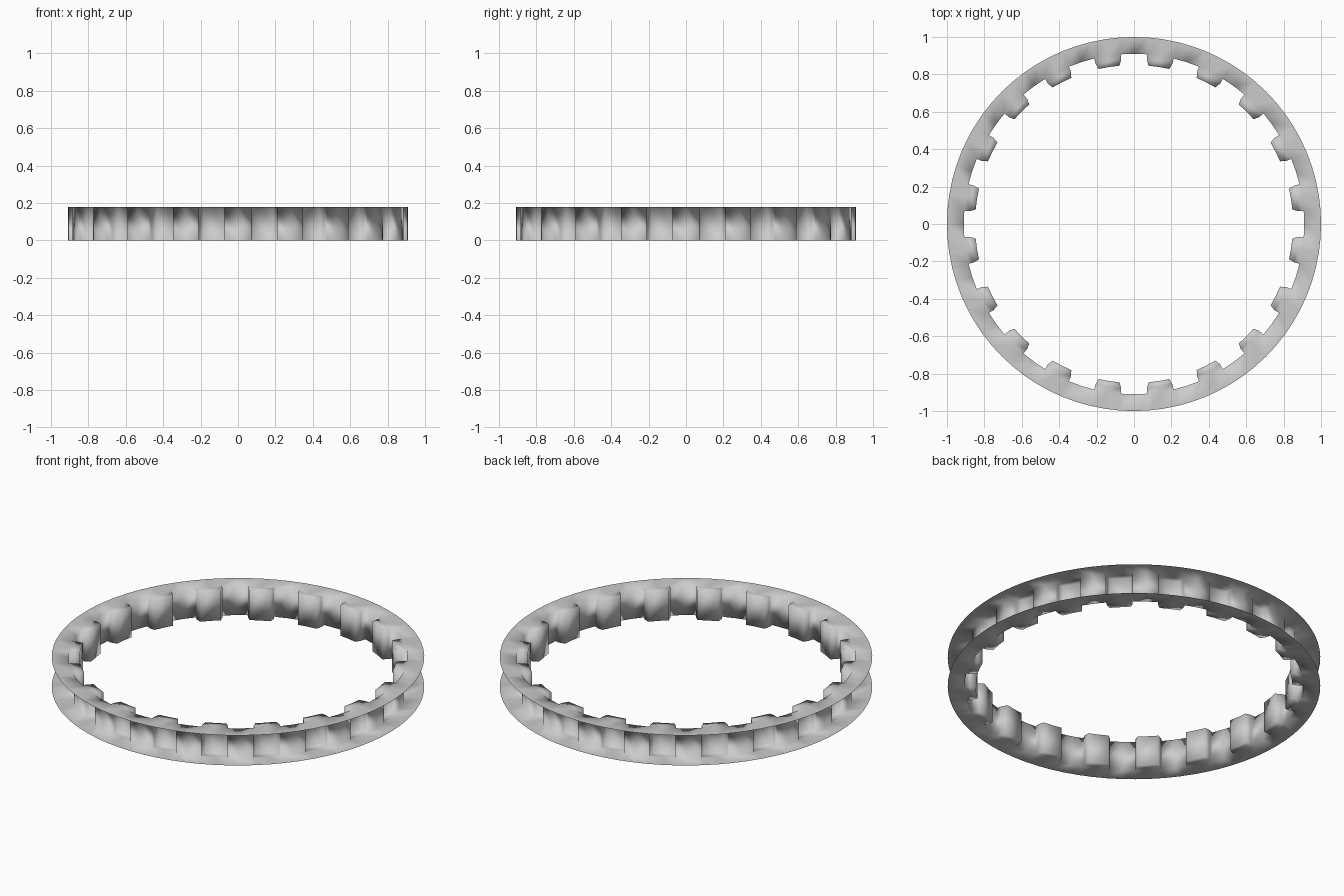
import bpy, bmesh
from math import cos, sin, radians

if "Cube" in bpy.data.objects:
    bpy.data.objects.remove(bpy.data.objects["Cube"])

TEETH, H = 20, 0.178
R_OUT, R_ROOT, R_PITCH, R_TIP = 1.0, 0.91, 0.88, 0.85
STEP = 360 / TEETH / 4
LEAN = 0.73          # tooth flank taper in degrees

bm = bmesh.new()


def pair(r, deg):
    """Bottom and top vertex at a polar position."""
    a = radians(deg)
    return [bm.verts.new((r * cos(a), r * sin(a), z)) for z in (0, H)]


def caps(a, b, c, d):
    """Matching top and bottom faces."""
    bm.faces.new([p[1] for p in (a, b, c, d)])
    bm.faces.new([p[0] for p in (d, c, b, a)])


def wall(a, b):
    """Upright face facing the centre."""
    bm.faces.new((b[0], a[0], a[1], b[1]))


n = TEETH * 4
outer = [pair(R_OUT, i * STEP) for i in range(n)]
root = [pair(R_ROOT, i * STEP) for i in range(n)]

# Flat upper and lower rims (the outside of the ring is open)
for i in range(n):
    j = (i + 1) % n
    caps(outer[i], outer[j], root[j], root[i])

# Inward teeth, hollow behind, with plain root wall between them
for t in range(TEETH):
    k = t * 4 + 1
    rt = root[k:k + 3]
    pitch = [pair(R_PITCH, (k + i) * STEP) for i in range(3)]
    tip = [pair(R_TIP, (k + i) * STEP + (1 - i) * LEAN) for i in range(3)]
    for i in range(2):
        caps(rt[i], rt[i + 1], pitch[i + 1], pitch[i])
        caps(pitch[i], pitch[i + 1], tip[i + 1], tip[i])
    path = [rt[0], pitch[0], *tip, pitch[2], rt[2],
            root[(k + 3) % n], root[(k + 4) % n]]
    for a, b in zip(path, path[1:]):
        wall(a, b)

for f in bm.faces:
    f.smooth = True
mesh = bpy.data.meshes.new("internal_gear_ring")
bm.to_mesh(mesh)
bm.free()
ring = bpy.data.objects.new("internal_gear_ring", mesh)
bpy.context.collection.objects.link(ring)
